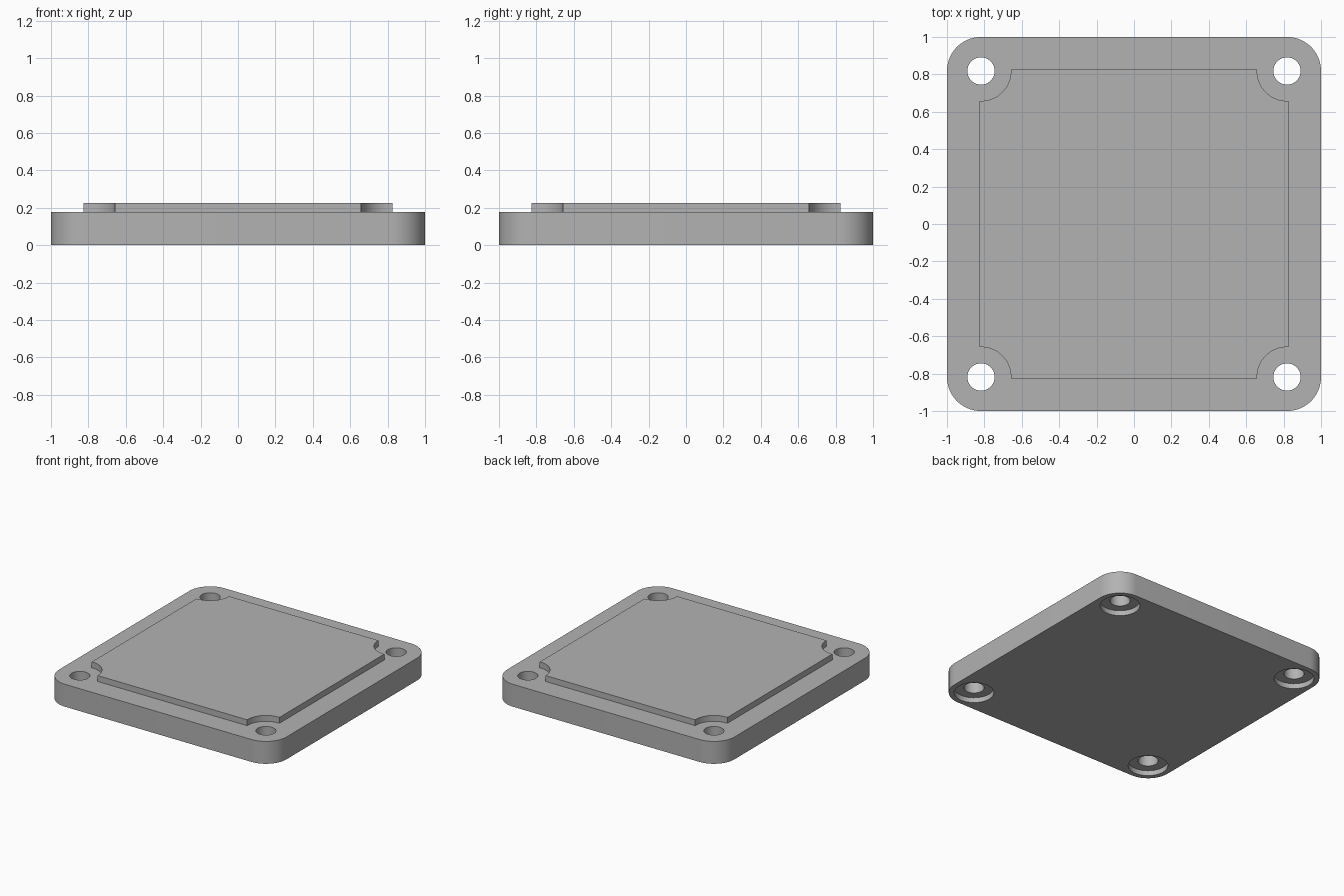
import bpy, bmesh, math

if "Cube" in bpy.data.objects:
    bpy.data.objects.remove(bpy.data.objects["Cube"])

HOLE = 0.818          # hole centre offset, also the corner radius centre
PLATE_TOP, PANEL_TOP = 0.178, 0.225

grey = bpy.data.materials.new("light grey")
grey.diffuse_color = (0.45, 0.45, 0.45, 1)
grey.use_nodes = True
grey.node_tree.nodes["Principled BSDF"].inputs["Base Color"].default_value = grey.diffuse_color


def prism(name, outline, z0, z1):
    """Extrude a closed outline from z0 to z1."""
    bm = bmesh.new()
    face = bm.faces.new([bm.verts.new((x, y, z0)) for x, y in outline])
    top = bmesh.ops.extrude_face_region(bm, geom=[face])
    verts = [v for v in top["geom"] if isinstance(v, bmesh.types.BMVert)]
    bmesh.ops.translate(bm, verts=verts, vec=(0, 0, z1 - z0))
    bmesh.ops.recalc_face_normals(bm, faces=bm.faces)
    mesh = bpy.data.meshes.new(name)
    bm.to_mesh(mesh)
    bm.free()
    mesh.materials.append(grey)
    ob = bpy.data.objects.new(name, mesh)
    bpy.context.collection.objects.link(ob)
    return ob


def arc(cx, cy, r, a0, a1, n):
    return [(cx + r * math.cos(math.radians(a0 + (a1 - a0) * i / n)),
             cy + r * math.sin(math.radians(a0 + (a1 - a0) * i / n)))
            for i in range(n + 1)]


def four_corners(points):
    """Repeat one corner's points around the square."""
    out = []
    for _ in range(4):
        out += points
        points = [(-y, x) for x, y in points]
    return out


def combine(target, tool, operation):
    mod = target.modifiers.new(operation, 'BOOLEAN')
    mod.operation, mod.object, mod.solver = operation, tool, 'EXACT'
    bpy.context.view_layer.objects.active = target
    bpy.ops.object.modifier_apply(modifier=mod.name)
    bpy.data.objects.remove(tool)


# base plate with rounded corners
plate = prism("cover_plate", four_corners(arc(HOLE, HOLE, 1 - HOLE, 0, 90, 16)), 0, PLATE_TOP)

# raised panel with concave corner notches around the holes
e, r = 0.825, 0.16
a = math.degrees(math.asin((e - HOLE) / r))
notch = arc(HOLE, HOLE, r, 270 + a, 180 - a, 20)
notch[0], notch[-1] = (e, notch[0][1]), (notch[-1][0], e)
panel = prism("raised_panel", four_corners(notch), 0.1, PANEL_TOP)
combine(plate, panel, 'UNION')

# screw holes, counterbored from below
for sx in (-1, 1):
    for sy in (-1, 1):
        x, y = sx * HOLE, sy * HOLE
        for rad, z0, z1 in ((0.073, -0.1, 0.4), (0.143, -0.1, 0.04)):
            combine(plate, prism("hole_cutter", arc(x, y, rad, 0, 360, 48)[:-1], z0, z1), 'DIFFERENCE')

plate.select_set(True)
bpy.context.view_layer.objects.active = plate
bpy.ops.object.shade_smooth_by_angle(angle=math.radians(30))
